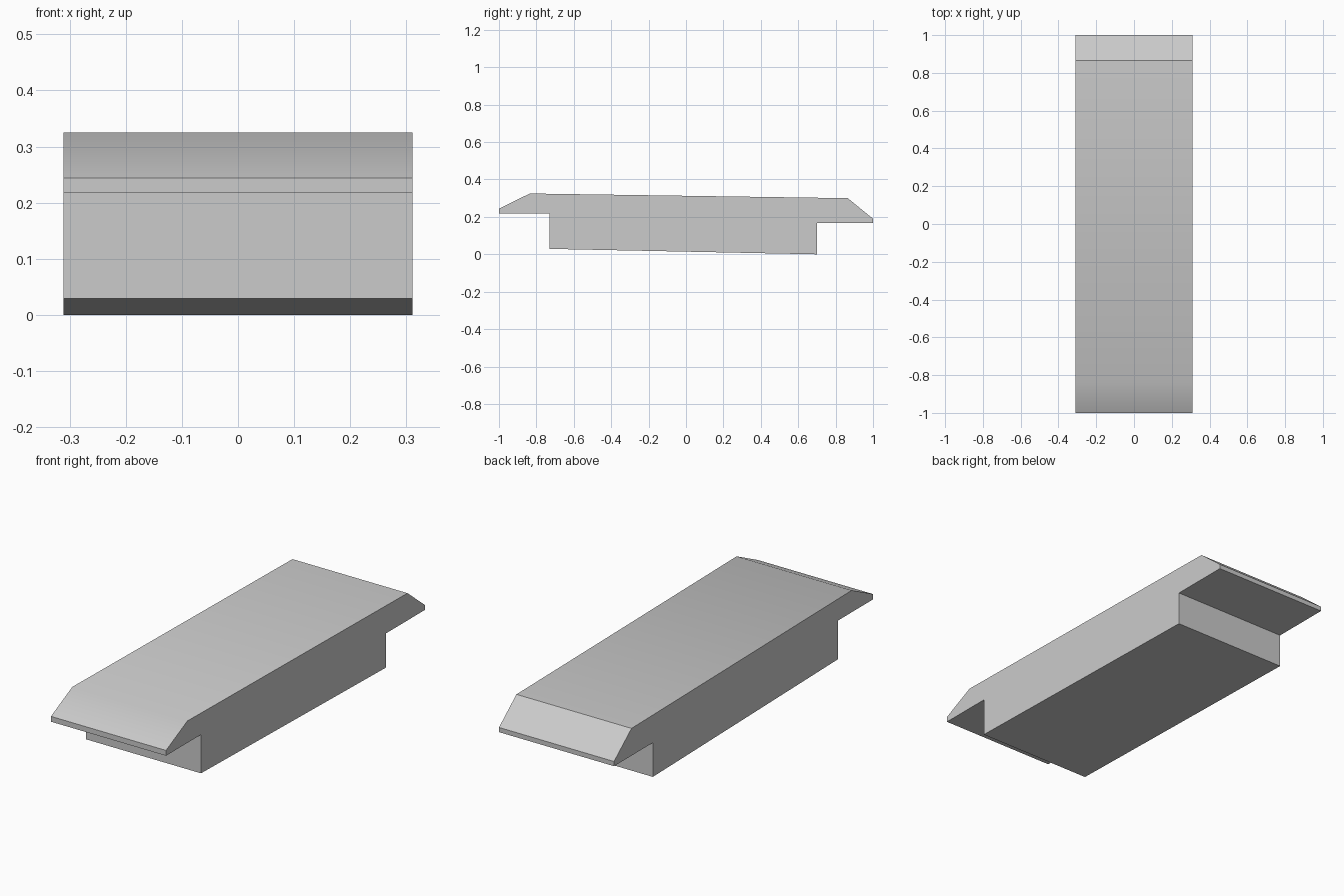
import bpy, bmesh
from math import radians

cube = bpy.data.objects.get("Cube")
if cube:
    bpy.data.objects.remove(cube, do_unlink=True)

HALF_WIDTH = 0.311

# Side outline (y, z): sloped top, overhanging lips, lower body
PROFILE = [
    (-1, 0.244), (-0.835, 0.325), (0.865, 0.3), (1, 0.19), (1, 0.167),
    (0.7, 0.167), (0.7, 0), (-0.73, 0.029), (-0.73, 0.218), (-1, 0.218),
]

# Plain grey surface
grey = bpy.data.materials.new("light grey")
grey.use_nodes = True
colour = (0.6, 0.6, 0.6, 1)
grey.diffuse_color = colour
bsdf = next(n for n in grey.node_tree.nodes if n.type == 'BSDF_PRINCIPLED')
bsdf.inputs["Base Color"].default_value = colour

# Extrude the outline across the width
bm = bmesh.new()
side = bm.faces.new([bm.verts.new((-HALF_WIDTH, y, z)) for y, z in PROFILE])
result = bmesh.ops.extrude_face_region(bm, geom=[side], use_keep_orig=True)
moved = [v for v in result["geom"] if isinstance(v, bmesh.types.BMVert)]
bmesh.ops.translate(bm, vec=(2 * HALF_WIDTH, 0, 0), verts=moved)
bmesh.ops.recalc_face_normals(bm, faces=bm.faces)

mesh = bpy.data.meshes.new("lipped_block")
bm.to_mesh(mesh)
bm.free()
mesh.materials.append(grey)
block = bpy.data.objects.new("lipped_block", mesh)
bpy.context.collection.objects.link(block)

# Blend the shallow front slope into the top, keep other edges sharp
bpy.ops.object.select_all(action='DESELECT')
block.select_set(True)
bpy.context.view_layer.objects.active = block
bpy.ops.object.shade_smooth_by_angle(angle=radians(30))
